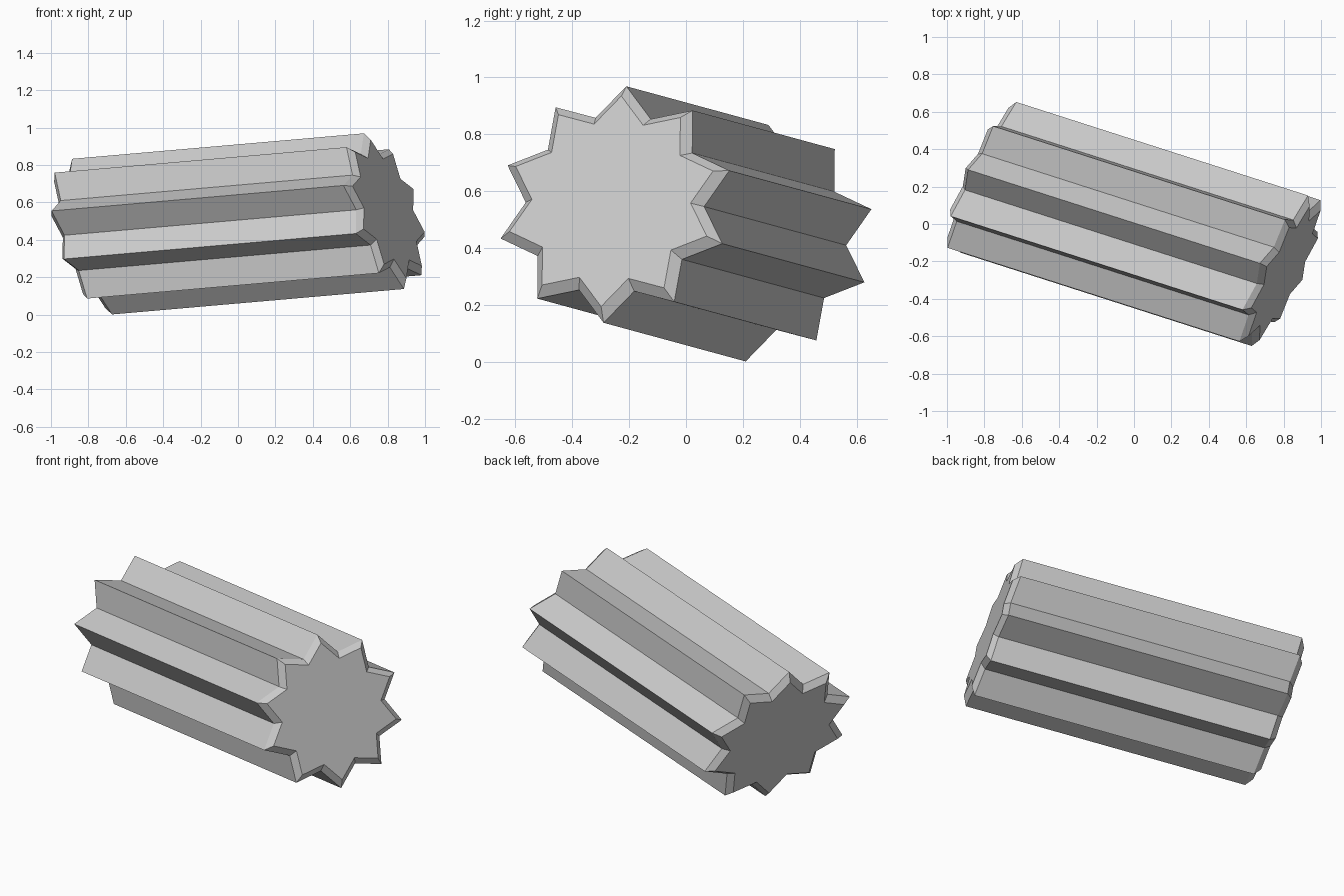
import bpy, bmesh, math
from mathutils import Vector

if "Cube" in bpy.data.objects:
    bpy.data.objects.remove(bpy.data.objects["Cube"])

POINTS = 10
VALLEY = 0.765                       # valley radius / tip radius
CENTER = Vector((0, 0, 0.485))
HALF = Vector((0.780, -0.25, 0.068))  # half of the slanted axis
U = Vector((-0.107, 0.040, 0.416))    # star plane, "up" radius
V = Vector((0.193, 0.410, -0.0095))   # star plane, "side" radius
BULGE = Vector((0.025, -0.013, 0.0115))  # chamfer depth
INSET = 0.89                          # chamfered cap scale

bm = bmesh.new()


def star_ring(offset, scale):
    ring = []
    for i in range(2 * POINTS):
        a = math.pi * i / POINTS
        r = scale * (VALLEY if i % 2 else 1.0)
        ring.append(bm.verts.new(CENTER + offset + r * (U * math.cos(a) + V * math.sin(a))))
    return ring


# fluted star column with a chamfer at both ends
rings = [star_ring(-HALF - BULGE, INSET), star_ring(-HALF, 1),
         star_ring(HALF, 1), star_ring(HALF + BULGE, INSET)]
n = 2 * POINTS
for a, b in zip(rings, rings[1:]):
    for i in range(n):
        j = (i + 1) % n
        bm.faces.new((a[i], a[j], b[j], b[i]))
bm.faces.new(rings[0][::-1])
bm.faces.new(rings[-1])
bmesh.ops.recalc_face_normals(bm, faces=bm.faces)

mesh = bpy.data.meshes.new("star_column")
bm.to_mesh(mesh)
bm.free()
bpy.context.collection.objects.link(bpy.data.objects.new("star_column", mesh))
